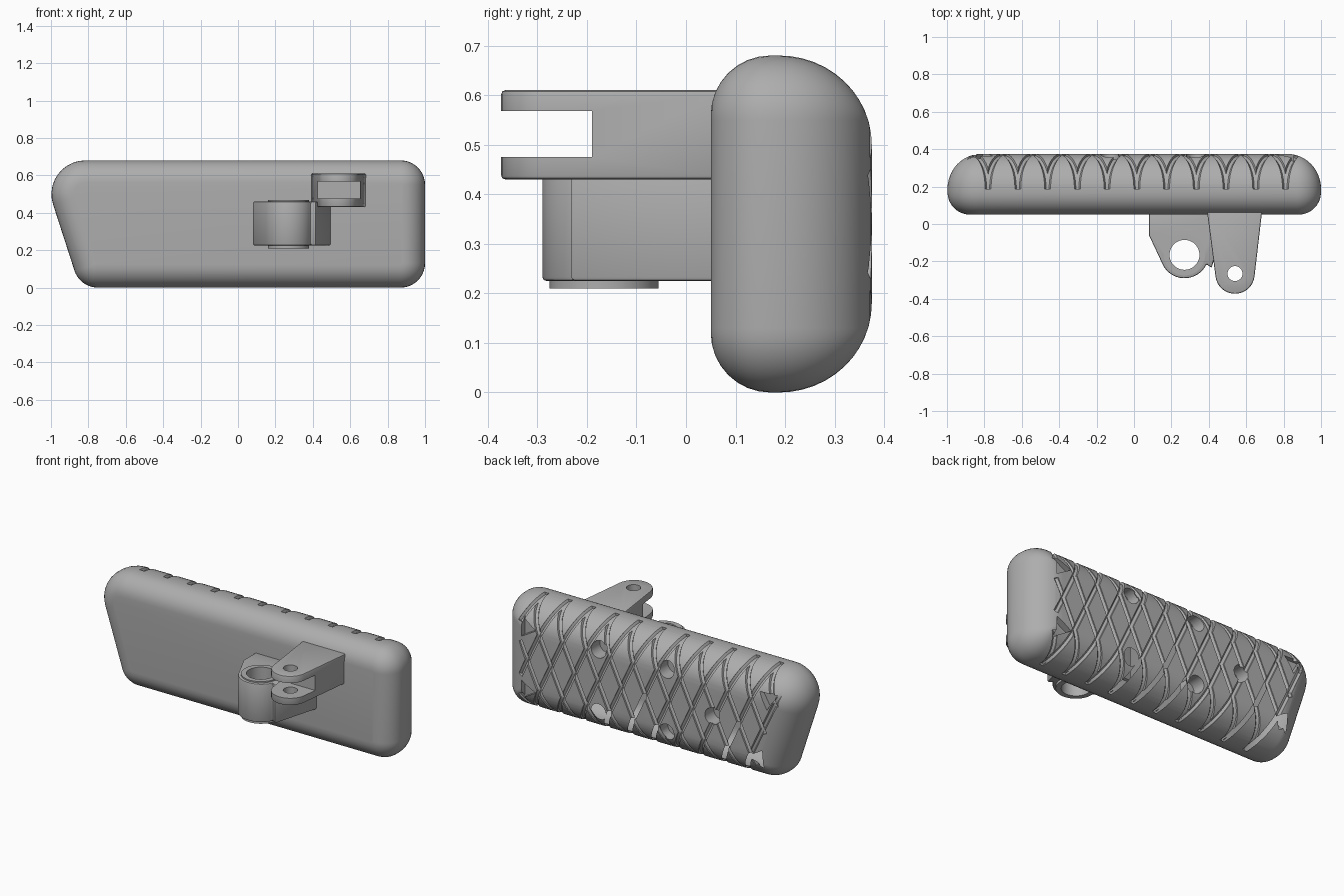
import bpy, bmesh, math
from mathutils import Vector

cube = bpy.data.objects.get("Cube")
if cube:
    bpy.data.objects.remove(cube)

grey = bpy.data.materials.new("warm grey")
grey.use_nodes = True
grey.diffuse_color = (0.42, 0.42, 0.42, 1)
grey.node_tree.nodes["Principled BSDF"].inputs["Base Color"].default_value = (0.42, 0.42, 0.42, 1)

H = 0.68
SEAM = 0.188
BACK = 0.187
INSET = 0.18
corners = [(-0.845, 0), (1, 0), (1, H), (-1.065, H)]
radii = [0.13, 0.13, 0.13, 0.18]


def add_object(name, bm):
    bmesh.ops.recalc_face_normals(bm, faces=bm.faces)
    mesh = bpy.data.meshes.new(name)
    bm.to_mesh(mesh)
    bm.free()
    ob = bpy.data.objects.new(name, mesh)
    bpy.context.collection.objects.link(ob)
    mesh.materials.append(grey)
    return ob


def activate(ob):
    bpy.ops.object.select_all(action='DESELECT')
    ob.select_set(True)
    bpy.context.view_layer.objects.active = ob


def cut(ob, cutter):
    cutter.hide_render = True
    activate(ob)
    mod = ob.modifiers.new("cut", 'BOOLEAN')
    mod.operation = 'DIFFERENCE'
    mod.solver = 'EXACT'
    mod.object = cutter
    bpy.ops.object.modifier_apply(modifier=mod.name)
    bpy.data.objects.remove(cutter)


def smooth(ob, angle=35):
    activate(ob)
    bpy.ops.object.shade_smooth_by_angle(angle=math.radians(angle))


def bevel(ob, width):
    activate(ob)
    mod = ob.modifiers.new("edge", 'BEVEL')
    mod.width = width
    mod.segments = 2
    mod.angle_limit = math.radians(50)
    bpy.ops.object.modifier_apply(modifier=mod.name)


def arc(cx, cy, r, a0, a1, n=16):
    angles = [math.radians(a0 + (a1 - a0) * i / n) for i in range(n + 1)]
    return [(cx + r * math.cos(a), cy + r * math.sin(a)) for a in angles]


def prism(name, pts, z0, z1):
    bm = bmesh.new()
    face = bm.faces.new([bm.verts.new((x, y, z0)) for x, y in pts])
    top = bmesh.ops.extrude_face_region(bm, geom=[face])["geom"]
    bmesh.ops.translate(bm, vec=(0, 0, z1 - z0),
                        verts=[g for g in top if isinstance(g, bmesh.types.BMVert)])
    return add_object(name, bm)


def disc(name, cx, cy, r, z0, z1, n=40):
    return prism(name, arc(cx, cy, r, 0, 360, n)[:-1], z0, z1)


# Body outline shrunk by d, with rounded corners
def outline(d, steps=10):
    result = []
    n = len(corners)
    for i in range(n):
        p = Vector(corners[i])
        a = (p - Vector(corners[i - 1])).normalized()
        b = (Vector(corners[(i + 1) % n]) - p).normalized()
        na, nb = Vector((-a.y, a.x)), Vector((-b.y, b.x))
        bis = (na + nb) / (1 + na.dot(nb))
        r = max(radii[i] - d, 0.012)
        center = p + bis * (d + r)
        turn = math.acos(na.dot(nb))
        start = math.atan2(-na.y, -na.x)
        for k in range(steps + 1):
            t = start + turn * k / steps
            result.append((center.x + r * math.cos(t), center.y + r * math.sin(t)))
    return result


# Body: rounded pad lofted from front to back
layers = []
for k in range(9):
    t = math.radians(90 * k / 8)
    layers.append((0.12 * (1 - math.sin(t)), 0.17 - 0.12 * math.cos(t)))
for k in range(13):
    t = math.radians(90 * k / 12)
    layers.append((INSET * (1 - math.cos(t)), SEAM + BACK * math.sin(t)))
bm = bmesh.new()
rings = [[bm.verts.new((x, y, z)) for x, z in outline(d)] for d, y in layers]
for lo, hi in zip(rings, rings[1:]):
    for i in range(len(lo)):
        j = (i + 1) % len(lo)
        bm.faces.new((lo[i], lo[j], hi[j], hi[i]))
bm.faces.new(rings[0])
bm.faces.new(rings[-1])
body = add_object("pad_body", bm)


# Distance to the ends, and height of the back surface
def end_gap(x, z):
    left = (x - (-0.845 - 0.22 * z / H)) * 0.951
    return min(1 - x, left)


def back_y(x, z):
    d = max(0, min(z, H - z, end_gap(x, z)))
    return SEAM + BACK * math.sqrt(1 - max(0, 1 - d / INSET) ** 2)


# Diagonal grip grooves, one family per direction
PITCH = 0.159
for side in (-1, 1):
    curve = bpy.data.curves.new("groove_path", 'CURVE')
    curve.dimensions = '3D'
    curve.bevel_depth = 0.016
    curve.bevel_resolution = 1
    curve.use_fill_caps = True
    for k in range(-3, 14):
        path = []
        for i in range(41):
            z = H / 2 * (1 + math.cos(math.pi * i / 40))
            x = -0.78 + PITCH * k + side * 2 * PITCH * (H - z) / H
            if end_gap(x, z) > 0.13:
                path.append((x, back_y(x, z), z))
        if len(path) > 3:
            spline = curve.splines.new('POLY')
            spline.points.add(len(path) - 1)
            for point, co in zip(spline.points, path):
                point.co = (*co, 1)
    cutter = bpy.data.objects.new("groove_cutter", curve)
    bpy.context.collection.objects.link(cutter)
    activate(cutter)
    bpy.ops.object.convert(target='MESH')
    cut(body, bpy.context.view_layer.objects.active)


# Round sockets and triangular corner notches in the back
def back_pocket(x, z, r, sides, turn, floor):
    bm = bmesh.new()
    lower, upper = [[bm.verts.new((px, y, pz)) for px, pz in
                     arc(x, z, r, turn, turn + 360, sides)[:-1]] for y in (floor, 0.45)]
    bm.faces.new(lower)
    bm.faces.new(upper)
    for i in range(sides):
        j = (i + 1) % sides
        bm.faces.new((lower[i], lower[j], upper[j], upper[i]))
    cut(body, add_object("pocket_cutter", bm))


for x, z in [(0.33, 0.53), (0.33, 0.15), (-0.13, 0.53), (-0.13, 0.15), (-0.44, 0.33)]:
    back_pocket(x, z, 0.05, 24, 0, 0.29)
for x, z, turn in [(0.82, 0.53, 180), (0.82, 0.15, 180), (-0.81, 0.53, 270), (-0.74, 0.15, 0)]:
    back_pocket(x, z, 0.065, 3, turn, 0.335)
smooth(body, 30)

# Pivot lug with a large bore and raised rims
pivot = prism("pivot_lug", [(0.08, 0.07), (0.08, -0.06)] + arc(0.27, -0.16, 0.13, 200, 335)
              + [(0.415, -0.235), (0.5, 0.07)], 0.225, 0.46)
bevel(pivot, 0.008)
rim = disc("pivot_rim", 0.27, -0.165, 0.11, 0.21, 0.468)
for part in (pivot, rim):
    cut(part, disc("bore_cutter", 0.27, -0.165, 0.08, 0.1, 0.6))
    smooth(part)

# Forked lug with a slot and pin hole
fork = prism("fork_lug", [(0.39, 0.07)] + arc(0.54, -0.268, 0.105, 188, 352)
             + [(0.685, 0.07)], 0.43, 0.61)
bevel(fork, 0.008)
cut(fork, prism("slot_cutter", [(0.3, -0.5), (0.8, -0.5), (0.8, -0.19), (0.3, -0.19)], 0.475, 0.568))
cut(fork, disc("pin_cutter", 0.54, -0.265, 0.04, 0.3, 0.7, 28))
smooth(fork)
